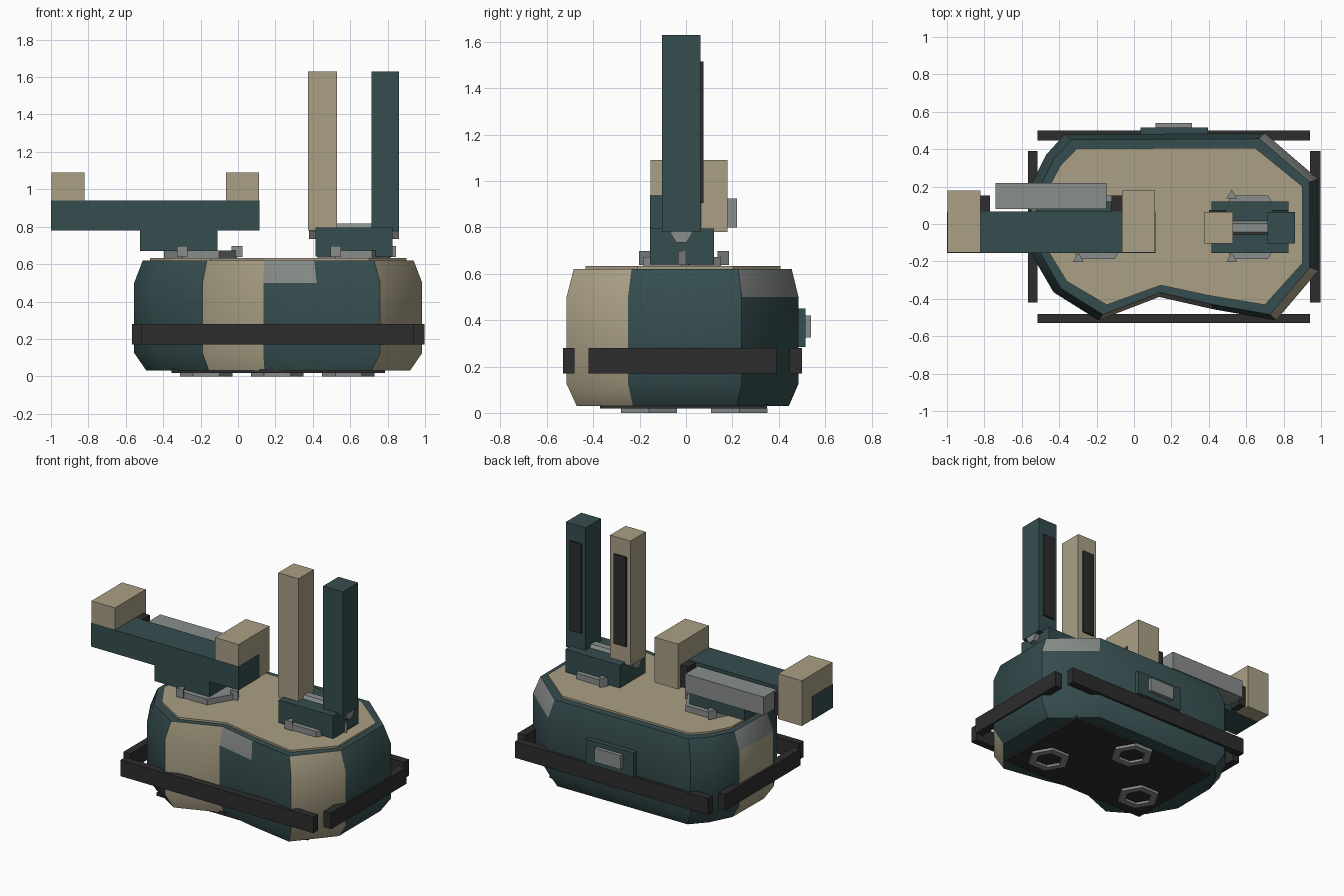
import bpy, bmesh, math
from mathutils import Matrix

cube = bpy.data.objects.get("Cube")
if cube:
    bpy.data.objects.remove(cube, do_unlink=True)


def material(name, rgb):
    m = bpy.data.materials.new(name)
    m.use_nodes = True
    col = (*rgb, 1)
    m.diffuse_color = col
    m.node_tree.nodes["Principled BSDF"].inputs["Base Color"].default_value = col
    return m


GREEN = material("dark green", (0.036, 0.074, 0.078))
TAN = material("tan", (0.4, 0.35, 0.235))
GRAY = material("steel gray", (0.25, 0.27, 0.258))
DARK = material("charcoal", (0.026, 0.026, 0.026))


def finish(name, bm, *mats):
    bmesh.ops.recalc_face_normals(bm, faces=bm.faces)
    me = bpy.data.meshes.new(name)
    bm.to_mesh(me)
    bm.free()
    for m in mats:
        me.materials.append(m)
    ob = bpy.data.objects.new(name, me)
    bpy.context.scene.collection.objects.link(ob)
    return ob


def box(name, x, y, z, mat):
    """Box from (min, max) pairs."""
    bm = bmesh.new()
    bmesh.ops.create_cube(bm, size=1)
    for v in bm.verts:
        for i, (lo, hi) in enumerate((x, y, z)):
            v.co[i] = lo if v.co[i] < 0 else hi
    return finish(name, bm, mat)


def prism(name, sides, radius, height, matrix, mat):
    """Regular prism along local z, first corner on local x."""
    bm = bmesh.new()
    pts = [(radius * math.cos(math.tau * i / sides), radius * math.sin(math.tau * i / sides))
           for i in range(sides)]
    rings = [[bm.verts.new((*p, z)) for p in pts] for z in (-height / 2, height / 2)]
    skin(bm, rings)
    bm.transform(matrix)
    return finish(name, bm, mat)


def skin(bm, rings):
    """Cap and bridge stacked rings; yields side faces as (level, segment, face)."""
    faces = []
    n = len(rings[0])
    for k in range(len(rings) - 1):
        a, b = rings[k], rings[k + 1]
        for i in range(n):
            j = (i + 1) % n
            faces.append((k, i, bm.faces.new((a[i], a[j], b[j], b[i]))))
    bm.faces.new(rings[0][::-1])
    bm.faces.new(rings[-1])
    return faces


# Hull: an irregular outline lofted through four heights
OUTLINE = [(-.19, -.515), (.135, -.39), (.42, -.455), (.76, -.515), (.985, -.25), (.985, .24),
           (.70, .485), (-.37, .48), (-.47, .37), (-.55, .21), (-.555, -.15), (-.43, -.365)]
CX = 0.215


def outline_ring(bm, z, sx, sy):
    return [bm.verts.new((CX + (x - CX) * sx, y * sy, z)) for x, y in OUTLINE]


bm = bmesh.new()
levels = [(.03, .915), (.125, 1), (.5, 1), (.62, .94)]
sides = skin(bm, [outline_ring(bm, z, s, s) for z, s in levels])
for level, seg, face in sides:
    if seg in (0, 3, 9):
        face.material_index = 1
    if level == 2 and seg in (1, 5, 9):
        face.material_index = 2
hull = finish("hull", bm, GREEN, TAN, GRAY)
bpy.context.view_layer.objects.active = hull
hull.select_set(True)
bpy.ops.object.shade_smooth_by_angle(angle=math.radians(40))
hull.select_set(False)

bm = bmesh.new()
skin(bm, [outline_ring(bm, z, .89, .84) for z in (.61, .633)])
finish("deck", bm, TAN)

# Bumper rails around the hull
RAIL_Z = (.17, .28)
for side, y in (("front", (-.53, -.48)), ("back", (.447, .5))):
    box(side + "_rail", (-.515, .94), y, RAIL_Z, DARK)
for side, x in (("right", (-.568, -.515)), ("left", (.94, .996))):
    box(side + "_rail", x, (-.42, .39), RAIL_Z, DARK)

# Underside plate with hexagonal ring feet
box("belly_plate", (-.355, .785), (-.37, .35), (.018, .04), DARK)
for i, (x, y) in enumerate(((-.17, -.16), (.21, .23), (.59, -.16))):
    bm = bmesh.new()
    low, high, inner, deep = [
        [bm.verts.new((x + r * math.cos(math.tau * k / 6), y + r * math.sin(math.tau * k / 6), z))
         for k in range(6)]
        for r, z in ((.14, 0), (.14, .02), (.09, 0), (.09, .016))]
    for a, b in ((high, low), (low, inner), (inner, deep)):
        for k in range(6):
            j = (k + 1) % 6
            bm.faces.new((a[k], a[j], b[j], b[k]))
    bm.faces.new(deep).material_index = 1
    finish(f"foot_ring_{i + 1}", bm, GRAY, DARK)

# Rear hatch
box("hatch_frame", (.035, .395), (.44, .515), (.285, .45), GREEN)
box("hatch_panel", (.115, .31), (.51, .54), (.325, .42), GRAY)

# Turntables: hexagon disc with three triangular lugs
TY = -.017
for side, x in (("left", .62), ("right", -.2)):
    prism(side + "_turntable", 6, .195, .045, Matrix.Translation((x, TY, .65)), GRAY)
    for k in range(3):
        a = math.tau * k / 3
        at = Matrix.Translation((x + .195 * math.cos(a), TY + .195 * math.sin(a), .668))
        prism(f"{side}_lug_{k + 1}", 3, .033, .06, at @ Matrix.Rotation(math.pi / 2, 4, 'Z'), GRAY)

# Upright twin towers on the left mount
box("left_mount", (.415, .826), (-.155, .12), (.64, .795), GREEN)
prism("tower_axle", 6, .047, .48,
      Matrix.Translation((.62, -.02, .776)) @ Matrix.Rotation(math.pi / 2, 4, 'Y')
      @ Matrix.Rotation(math.pi / 2, 4, 'Z'), GRAY)
for name, x0, x1, mat in (("inner", .375, .528, TAN), ("outer", .713, .862, GREEN)):
    box(name + "_tower", (x0, x1), (-.103, .063), (.78, 1.63), mat)
    box(name + "_tower_panel", (x0 + .027, x1 - .035), (.06, .075), (.905, 1.515), DARK)

# Horizontal beam on the right mount
box("right_mount", (-.525, -.11), (-.15, .12), (.67, .79), GREEN)
box("beam", (-1, .114), (-.155, .067), (.78, .94), GREEN)
for name, x in (("outer", (-.998, -.82)), ("inner", (-.065, .112))):
    box(name + "_beam_block", x, (-.153, .178), (.781, 1.09), TAN)
for name, x in (("outer", (-.82, -.77)), ("inner", (-.12, -.065))):
    box(name + "_bracket", x, (.06, .153), (.79, .938), DARK)
box("side_canister", (-.74, -.147), (.08, .22), (.80, .925), GRAY)
